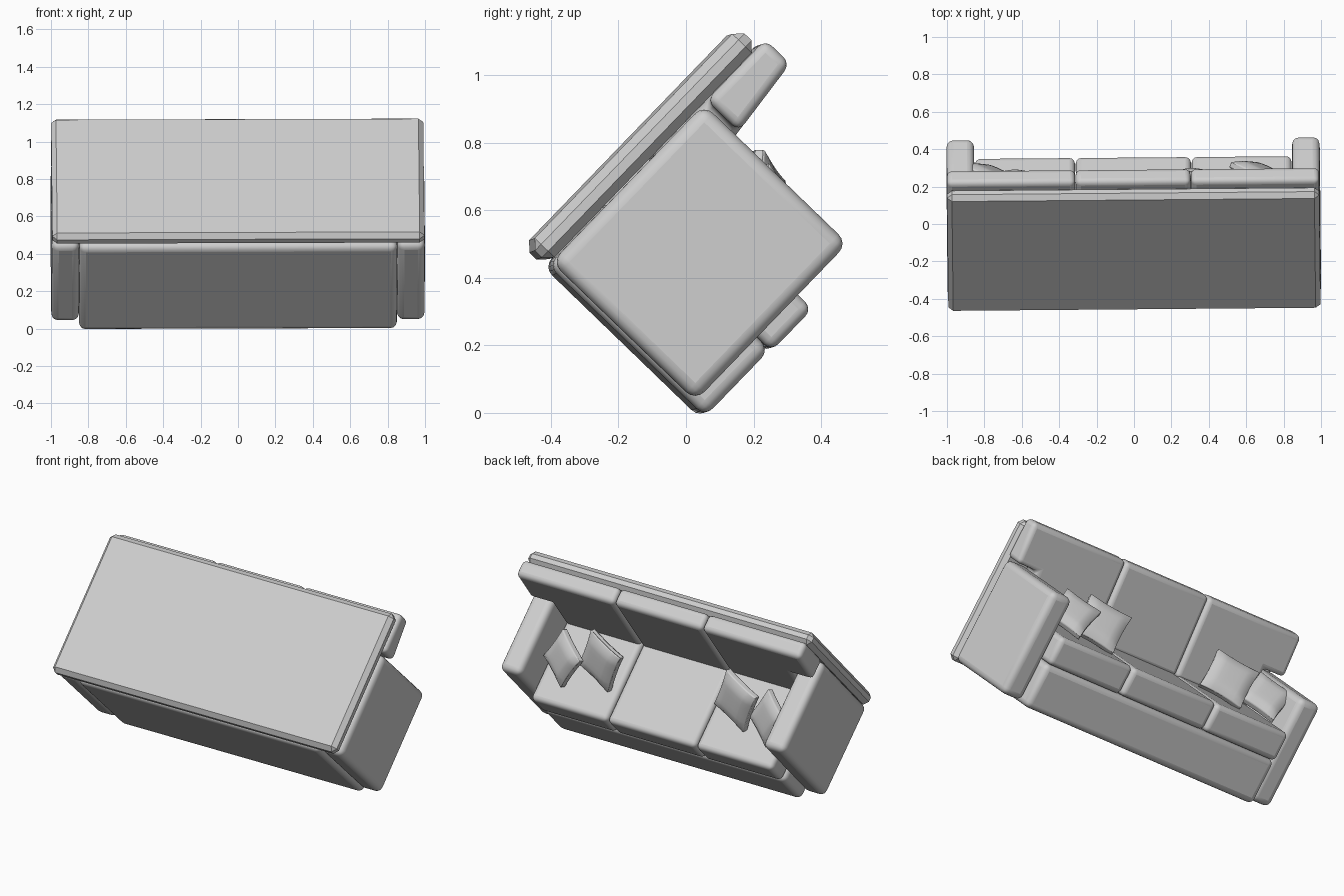
import bpy, bmesh, math
from mathutils import Matrix, Vector

cube = bpy.data.objects.get("Cube")
if cube:
    bpy.data.objects.remove(cube, do_unlink=True)

# One grey fabric for the whole sofa
fabric = bpy.data.materials.new("grey_fabric")
fabric.use_nodes = True
GREY = (0.62, 0.62, 0.62, 1)
fabric.diffuse_color = GREY
fabric.node_tree.nodes["Principled BSDF"].inputs["Base Color"].default_value = GREY

# The sofa is modelled upright (x width, y forward, z up) and then tipped over
TIP = (Matrix.Rotation(0.0085, 4, 'Z') @ Matrix.Rotation(-0.003, 4, 'Y')
       @ Matrix.Rotation(math.radians(-44), 4, 'X'))


def finish(name, bm, radius=0, segments=4, smooth=True):
    bmesh.ops.recalc_face_normals(bm, faces=bm.faces)
    mesh = bpy.data.meshes.new(name)
    bm.to_mesh(mesh)
    bm.free()
    mesh.materials.append(fabric)
    obj = bpy.data.objects.new(name, mesh)
    bpy.context.collection.objects.link(obj)
    obj.matrix_world = TIP
    if radius:
        mod = obj.modifiers.new("rounded_edges", 'BEVEL')
        mod.width = radius
        mod.segments = segments
        mod.limit_method = 'ANGLE'
        mod.angle_limit = math.radians(40)
    if smooth:
        bpy.ops.object.select_all(action='DESELECT')
        obj.select_set(True)
        bpy.context.view_layer.objects.active = obj
        bpy.ops.object.shade_smooth_by_angle(angle=math.radians(35))
    return obj


def block(name, low, high, radius, segments=4, smooth=True):
    low, high = Vector(low), Vector(high)
    bm = bmesh.new()
    bmesh.ops.create_cube(bm, size=1)
    for v in bm.verts:
        v.co = (low + high) / 2 + v.co * (high - low)
    return finish(name, bm, radius, segments, smooth)


def back_cushion(name, outline):
    """Prism of an x-z outline with a front that leans back."""
    bm = bmesh.new()
    rear = [bm.verts.new((x, -0.603, z)) for x, z in outline]
    front = [bm.verts.new((x, -0.5 + 0.12 * (0.95 - z), z)) for x, z in outline]
    bm.faces.new(rear)
    bm.faces.new(front)
    n = len(outline)
    for i in range(n):
        j = (i + 1) % n
        bm.faces.new((rear[i], rear[j], front[j], front[i]))
    finish(name, bm, 0.028)


def pillow(name, centre, across, down, thickness=0.085):
    """Square pillow, full in the middle and thin along its seams."""
    centre, across, down = Vector(centre), Vector(across), Vector(down)
    normal = across.cross(down).normalized()
    bm = bmesh.new()
    bmesh.ops.create_cube(bm, size=2)
    bmesh.ops.subdivide_edges(bm, edges=bm.edges[:], cuts=7, use_grid_fill=True)
    for v in bm.verts:
        s, t, h = v.co
        full = 0.4 + 0.6 * math.sqrt((1 - s ** 4) * (1 - t ** 4))
        pinch_s = 1 - 0.06 * (1 - t * t)
        pinch_t = 1 - 0.06 * (1 - s * s)
        v.co = (centre + across * (s * pinch_s / 2) + down * (t * pinch_t / 2)
                + normal * (h * full * thickness / 2))
    finish(name, bm, 0.01, 2)


# Frame: base, arms and back panel
block("base", (-0.85, -0.6, 0.024), (0.85, 0.045, 0.3), 0.035)
for side, label in ((1, "left"), (-1, "right")):
    xs = sorted((side * 0.85, side * 0.998))
    block(label + "_arm", (xs[0], -0.6, 0.037), (xs[1], -0.008, 0.686), 0.038)
block("back_panel", (-0.995, -0.685, 0.027), (0.995, -0.604, 0.92), 0.026, 1, False)

# Seat cushions
SEAM = 0.31
for label, x0, x1 in (("right", -0.848, -SEAM), ("middle", -SEAM, SEAM),
                      ("left", SEAM, 0.848)):
    block(label + "_seat_cushion", (x0 + 0.002, -0.59, 0.3),
          (x1 - 0.002, 0.052, 0.475), 0.03)

# Back cushions: the outer two reach over the arms
inner = SEAM - 0.003
back_cushion("middle_back_cushion",
             [(-inner, 0.46), (inner, 0.46), (inner, 0.95), (-inner, 0.95)])
wing = [(SEAM, 0.46), (0.845, 0.46), (0.845, 0.7), (0.995, 0.7),
        (0.995, 0.95), (SEAM, 0.95)]
for side, label in ((1, "left"), (-1, "right")):
    back_cushion(label + "_back_cushion", [(side * x, z) for x, z in wing])

# Throw pillows: at each end one leans on the back and one on its neighbour
for label, x_back, x_end in (("left", 0.44, 0.68), ("right", -0.51, -0.76)):
    pillow(label + "_inner_pillow", (x_back, -0.255, 0.592),
           (-0.25, 0.11, -0.02), (0.11, 0.155, -0.21))
    pillow(label + "_outer_pillow", (x_end, -0.205, 0.59),
           (0.18, -0.15, 0.03), (0.145, 0.136, -0.162))
